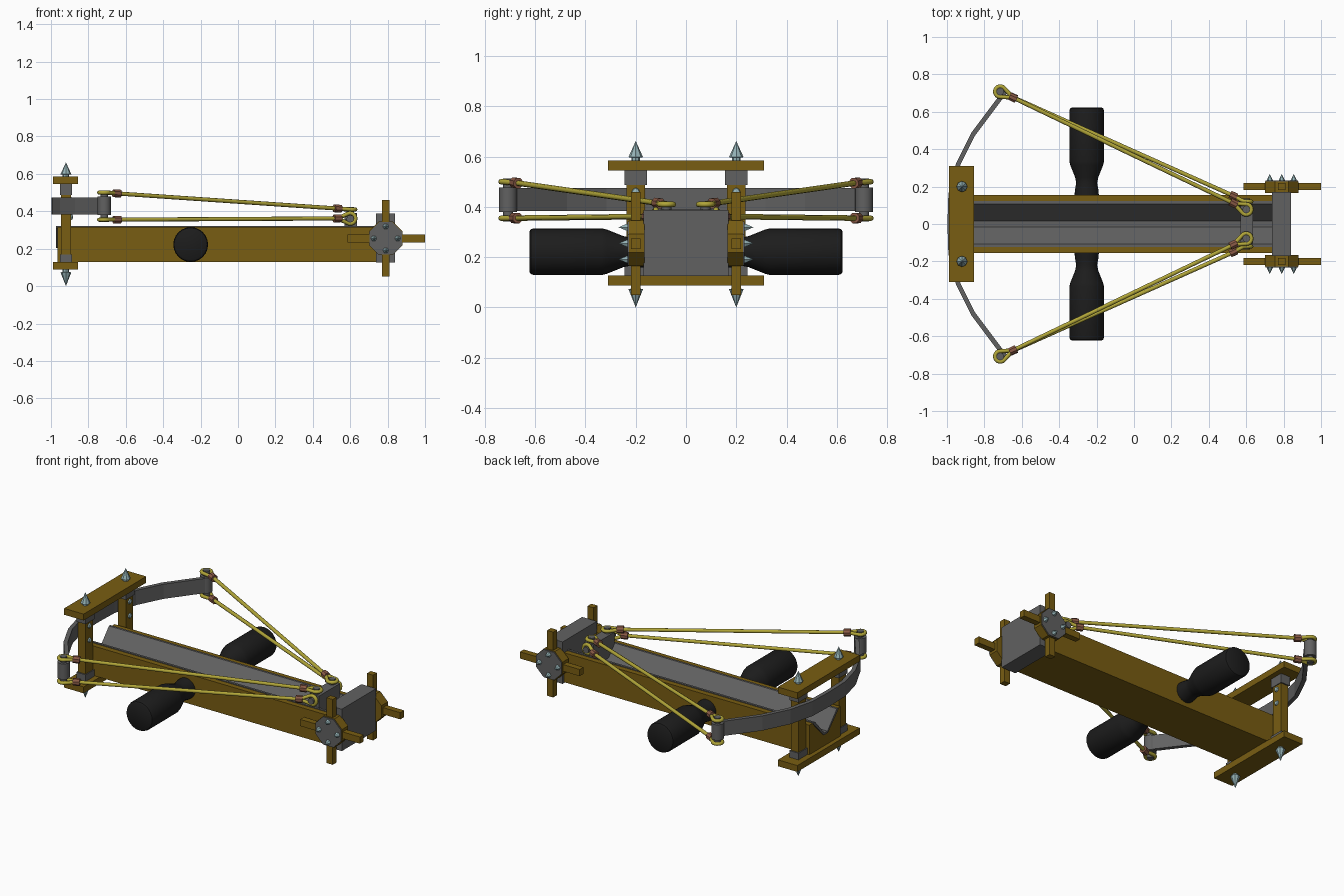
import bpy, bmesh, math
from mathutils import Vector

if "Cube" in bpy.data.objects:
    bpy.data.objects.remove(bpy.data.objects["Cube"])


def mat(name, c):
    m = bpy.data.materials.new(name)
    m.diffuse_color = (*c, 1)
    m.use_nodes = True
    m.node_tree.nodes["Principled BSDF"].inputs["Base Color"].default_value = m.diffuse_color
    return m


WOOD = mat("wood", (0.19, 0.11, 0.006))
STEEL = mat("steel", (0.12, 0.12, 0.12))
BLACK = mat("black", (0.012, 0.012, 0.012))
ROPE = mat("rope", (0.44, 0.38, 0.04))
COPPER = mat("copper", (0.25, 0.10, 0.06))
SPIKE = mat("spike", (0.30, 0.45, 0.47))


def finish(name, bm, m, smooth=False):
    bmesh.ops.remove_doubles(bm, verts=bm.verts, dist=1e-5)
    bmesh.ops.recalc_face_normals(bm, faces=bm.faces)
    me = bpy.data.meshes.new(name)
    bm.to_mesh(me)
    bm.free()
    me.materials.append(m)
    ob = bpy.data.objects.new(name, me)
    bpy.context.collection.objects.link(ob)
    if smooth:
        bpy.ops.object.select_all(action='DESELECT')
        ob.select_set(True)
        bpy.context.view_layer.objects.active = ob
        bpy.ops.object.shade_smooth_by_angle(angle=math.radians(35))
    return ob


def prism(name, pts, axis, a, b, m):
    """Extrude a 2D outline along an axis from a to b."""
    place = {'X': lambda p, t: (t, p[0], p[1]),
             'Y': lambda p, t: (p[0], t, p[1]),
             'Z': lambda p, t: (p[0], p[1], t)}[axis]
    bm = bmesh.new()
    lo = [bm.verts.new(place(p, a)) for p in pts]
    hi = [bm.verts.new(place(p, b)) for p in pts]
    bm.faces.new(lo)
    bm.faces.new(hi)
    n = len(pts)
    for i in range(n):
        j = (i + 1) % n
        bm.faces.new((lo[i], lo[j], hi[j], hi[i]))
    return finish(name, bm, m)


def box(name, x, y, z, m):
    return prism(name, [(x[0], y[0]), (x[1], y[0]), (x[1], y[1]), (x[0], y[1])], 'Z', z[0], z[1], m)


def lathe(name, prof, n, origin, direction, m, smooth=False, turn=0.0):
    """Revolve (radius, height) points round a direction."""
    q = Vector((0, 0, 1)).rotation_difference(Vector(direction))
    bm = bmesh.new()
    rings = []
    for r, h in prof:
        rings.append([bm.verts.new(Vector(origin) + q @ Vector((
            r * math.cos(turn + 2 * math.pi * i / n), r * math.sin(turn + 2 * math.pi * i / n), h)))
            for i in range(n)])
    for a, b in zip(rings, rings[1:]):
        for i in range(n):
            j = (i + 1) % n
            bm.faces.new((a[i], a[j], b[j], b[i]))
    for ring, (r, h) in ((rings[0], prof[0]), (rings[-1], prof[-1])):
        if r > 0:
            bm.faces.new(ring)
    return finish(name, bm, m, smooth)


def eye(centre, toward, axis, r=0.028):
    """Rope eye round a pin, starting and ending at the clasp."""
    c, ax = Vector(centre), Vector(axis)
    d = Vector(toward) - c
    clasp = c + d.normalized() * 0.075
    u = (d - ax * d.dot(ax)).normalized()
    v = ax.cross(u)
    arc = [c + r * (math.cos(t) * u + math.sin(t) * v)
           for t in [math.radians(65 + 230 * i / 12) for i in range(13)]]
    return clasp, [clasp] + arc + [clasp]


def bowstring(name, a, b, axis_b):
    ca, ea = eye(a, b, (0, 0, 1))
    cb, eb = eye(b, a, axis_b)
    cu = bpy.data.curves.new(name, 'CURVE')
    cu.dimensions = '3D'
    cu.bevel_depth = 0.011
    cu.bevel_resolution = 2
    for path in (ea, [ca, cb], eb):
        sp = cu.splines.new('POLY')
        sp.points.add(len(path) - 1)
        for p, co in zip(sp.points, path):
            p.co = (*co, 1)
        sp.use_smooth = True
    cu.materials.append(ROPE)
    ob = bpy.data.objects.new(name, cu)
    bpy.context.collection.objects.link(ob)
    d = (cb - ca).normalized()
    for end, p in (("tip", ca), ("slider", cb)):
        lathe(name + "_clasp_" + end, [(0.022, -0.02), (0.022, 0.02)], 8, p, d, COPPER)


# stock with a V channel, and its metal lining
prism("stock", [(-0.155, 0.13), (0.155, 0.13), (0.155, 0.315), (0.12, 0.315), (0.02, 0.205),
                (-0.02, 0.205), (-0.12, 0.315), (-0.155, 0.315)], 'X', -0.965, 0.75, WOOD)
prism("channel_lining", [(0.122, 0.31), (0.122, 0.32), (0.108, 0.32), (0.015, 0.215), (-0.015, 0.215),
                         (-0.108, 0.32), (-0.122, 0.32), (-0.122, 0.31), (-0.02, 0.203),
                         (0.02, 0.203)], 'X', -0.972, 0.75, STEEL)

# bow frame crossbars
box("frame_top_bar", (-0.99, -0.855), (-0.31, 0.31), (0.545, 0.585), WOOD)
box("frame_bottom_bar", (-0.99, -0.855), (-0.31, 0.31), (0.088, 0.128), WOOD)

# bow limb: flat strip bent along an arc
half = [(-0.985, 0.0), (-0.98, 0.16), (-0.94, 0.32), (-0.86, 0.48), (-0.71, 0.68)]
line = [(x, -y) for x, y in reversed(half[1:])] + half
outer, inner = [], []
for i, p in enumerate(line):
    a, b = Vector(line[max(i - 1, 0)]), Vector(line[min(i + 1, len(line) - 1)])
    t = (b - a).normalized()
    nrm = Vector((-t.y, t.x)) * 0.0125
    outer.append(tuple(Vector(p) + nrm))
    inner.append(tuple(Vector(p) - nrm))
prism("bow_limb", outer + inner[::-1], 'Z', 0.383, 0.475, STEEL)

# slider and winch drum
box("slider", (0.57, 0.635), (-0.105, 0.105), (0.25, 0.39), STEEL)
box("winch_drum", (0.738, 0.84), (-0.17, 0.17), (0.125, 0.388), STEEL)

spike = [(0.017, 0), (0.017, 0.012), (0.029, 0.014), (0.0, 0.078)]
for s, side in ((-1, "front"), (1, "back")):
    y = 0.2 * s
    # posts, collars, spikes, rivets
    box("post_" + side, (-0.947, -0.893), (y - 0.036, y + 0.036), (0.12, 0.55), WOOD)
    for lab, z in (("top", (0.487, 0.547)), ("bottom", (0.125, 0.17))):
        box(f"collar_{lab}_{side}", (-0.952, -0.888), (y - 0.044, y + 0.044), z, STEEL)
    lathe("spike_top_" + side, spike, 8, (-0.92, y, 0.584), (0, 0, 1), SPIKE)
    lathe("spike_bottom_" + side, [(r, h * 1.14) for r, h in spike], 8,
          (-0.92, y, 0.089), (0, 0, -1), SPIKE)
    for k, z in enumerate((0.46, 0.37)):
        lathe(f"rivet_{k}_{side}", [(0.016, 0), (0.013, 0.008), (0, 0.012)], 8,
              (-0.893, y, z), (1, 0, 0), SPIKE)

    # padded side handle
    lathe("handle_" + side, [(0.066, 0.14), (0.063, 0.18), (0.056, 0.22), (0.062, 0.25), (0.088, 0.315),
                             (0.093, 0.335), (0.093, 0.605), (0.089, 0.617), (0.08, 0.623)],
          24, (-0.253, 0, 0.222), (0, s, 0), BLACK, True)

    # winch wheel: octagonal hub, face plate, four arms and four studs
    R = 0.09 / math.cos(math.pi / 8)
    hub = (0.79, 0, 0.255)
    lathe("hub_" + side, [(R, 0.165), (R, 0.226)], 8, hub, (0, s, 0), WOOD, turn=math.pi / 8)
    lathe("hub_plate_" + side, [(R * .97, 0.225), (R * .97, 0.233)], 8, hub, (0, s, 0), STEEL,
          turn=math.pi / 8)
    ys = (y - 0.019, y + 0.019)
    box("winch_bar_long_" + side, (0.585, 1.0), ys, (0.233, 0.275), WOOD)
    box("winch_bar_tall_" + side, (0.769, 0.811), ys, (0.05, 0.46), WOOD)
    for k in range(4):
        dx, dz = 0.064 * math.cos(k * math.pi / 2), 0.064 * math.sin(k * math.pi / 2)
        lathe(f"hub_stud_{k}_{side}", [(0.016, 0), (0.016, 0.004), (0, 0.036)], 6,
              (0.79 + dx, 0.232 * s, 0.255 + dz), (0, s, 0), SPIKE)

    # bow tip roller with pin
    lathe("tip_roller_" + side,
          [(0.02, 0.342), (0.02, 0.38), (0.036, 0.38), (0.036, 0.478), (0.02, 0.478), (0.02, 0.512)],
          16, (-0.715, 0.708 * s, 0), (0, 0, 1), STEEL, True)

    # slider pins
    lathe("slider_pin_top_" + side, [(0.02, 0.38), (0.02, 0.422)], 12,
          (0.6, 0.078 * s, 0), (0, 0, 1), STEEL, True)
    lathe("slider_pin_side_" + side, [(0.02, 0.09), (0.02, 0.137)], 12,
          (0.6, 0, 0.36), (0, s, 0), STEEL, True)

    # upper and lower strings
    bowstring("string_upper_" + side, (-0.715, 0.708 * s, 0.5), (0.6, 0.078 * s, 0.41), (0, 0, 1))
    bowstring("string_lower_" + side, (-0.715, 0.708 * s, 0.355), (0.6, 0.12 * s, 0.362), (0, 1, 0))
